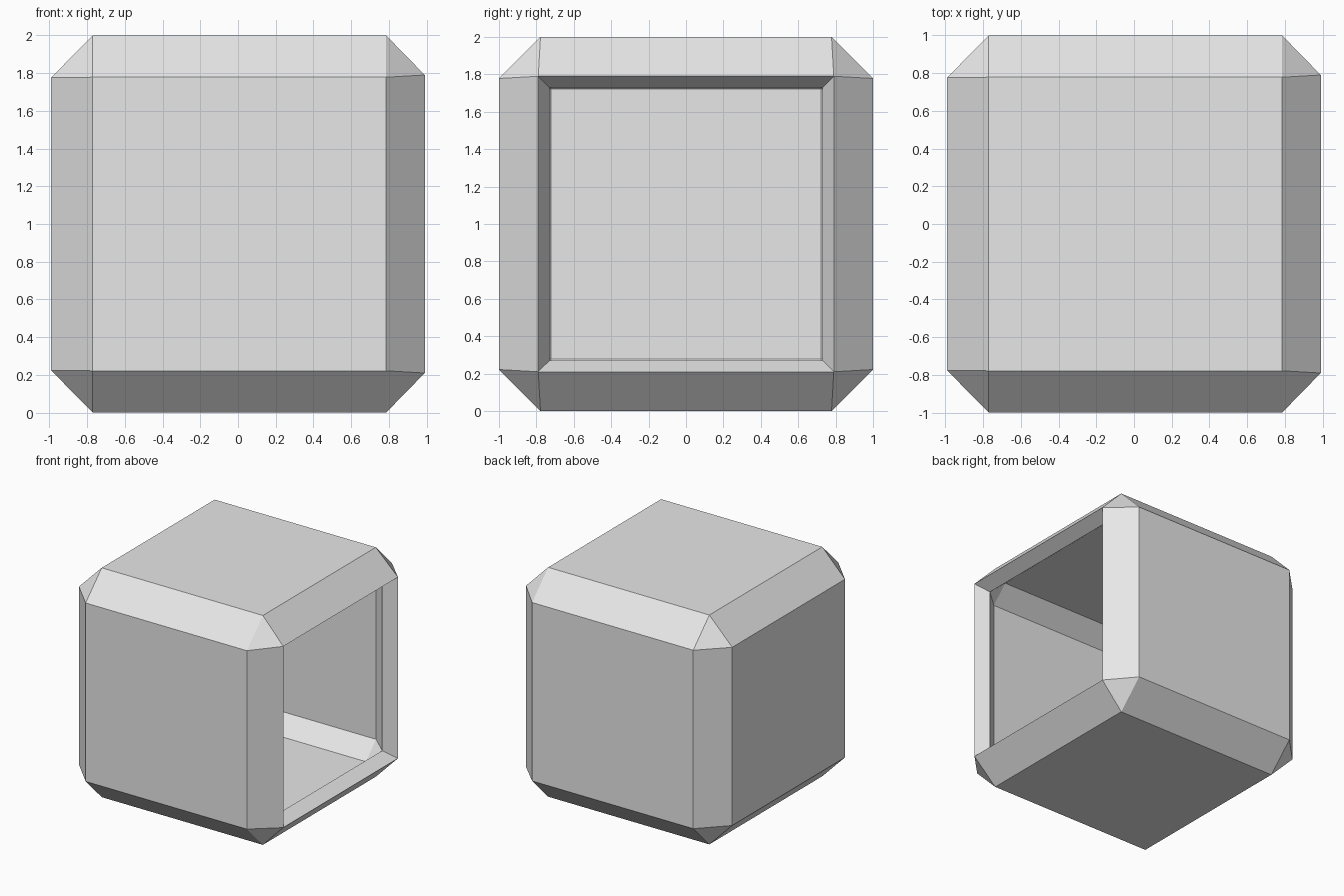
import bpy
import bmesh
from itertools import product

if "Cube" in bpy.data.objects:
    bpy.data.objects.remove(bpy.data.objects["Cube"], do_unlink=True)

SIGNS = (-1, 1)


def chamfered_shell(bm, wall, side, end, inset, edge):
    """Chamfered box without its +x face. Tuples hold the (-x, +x) values.
    Returns the vertices keyed by (axis of the flat face, corner signs)."""
    verts = {}
    for signs in product(SIGNS, repeat=3):
        sx, sy, sz = signs
        i = 0 if sx < 0 else 1
        verts[0, signs] = bm.verts.new((end[i], sy * inset[i], 1 + sz * inset[i]))
        verts[1, signs] = bm.verts.new((edge[i], sy * wall, 1 + sz * side))
        verts[2, signs] = bm.verts.new((edge[i], sy * side, 1 + sz * wall))
        # Small triangle on the corner
        bm.faces.new([verts[axis, signs] for axis in range(3)])

    def corner(axis, values):
        return verts[axis, tuple(values[k] for k in range(3))]

    for axis in range(3):
        b, c = (axis + 1) % 3, (axis + 2) % 3
        # Flat faces, leaving the +x side open
        for s in SIGNS:
            if axis == 0 and s == 1:
                continue
            ring = ((-1, -1), (1, -1), (1, 1), (-1, 1))
            bm.faces.new([corner(axis, {axis: s, b: p, c: q}) for p, q in ring])
        # Chamfer strips running along this axis
        for p, q in product(SIGNS, repeat=2):
            path = ((b, -1), (b, 1), (c, 1), (c, -1))
            bm.faces.new([corner(f, {axis: s, b: p, c: q}) for f, s in path])
    return verts


# Outer and inner shells
bm = bmesh.new()
outer = chamfered_shell(bm, 1.0, 0.778, (-0.99, 0.99), (0.777, 0.79), (-0.77, 0.785))
inner = chamfered_shell(bm, 0.863, 0.722, (-0.853, 0.88), (0.722, 0.73), (-0.713, 0.728))

# Bevelled rim joining the shells around the opening
ring = [(1, -1, -1), (1, 1, -1), (1, 1, 1), (1, -1, 1)]
for a, b in zip(ring, ring[1:] + ring[:1]):
    bm.faces.new((outer[0, a], outer[0, b], inner[0, b], inner[0, a]))
bmesh.ops.recalc_face_normals(bm, faces=bm.faces[:])

mesh = bpy.data.meshes.new("open_box")
bm.to_mesh(mesh)
bm.free()
box = bpy.data.objects.new("open_box", mesh)
bpy.context.collection.objects.link(box)

# Plain grey material
grey = bpy.data.materials.new("light_grey")
grey.use_nodes = True
color = (0.8, 0.8, 0.8, 1)
grey.diffuse_color = color
for node in grey.node_tree.nodes:
    if node.type == "BSDF_PRINCIPLED":
        node.inputs["Base Color"].default_value = color
mesh.materials.append(grey)
